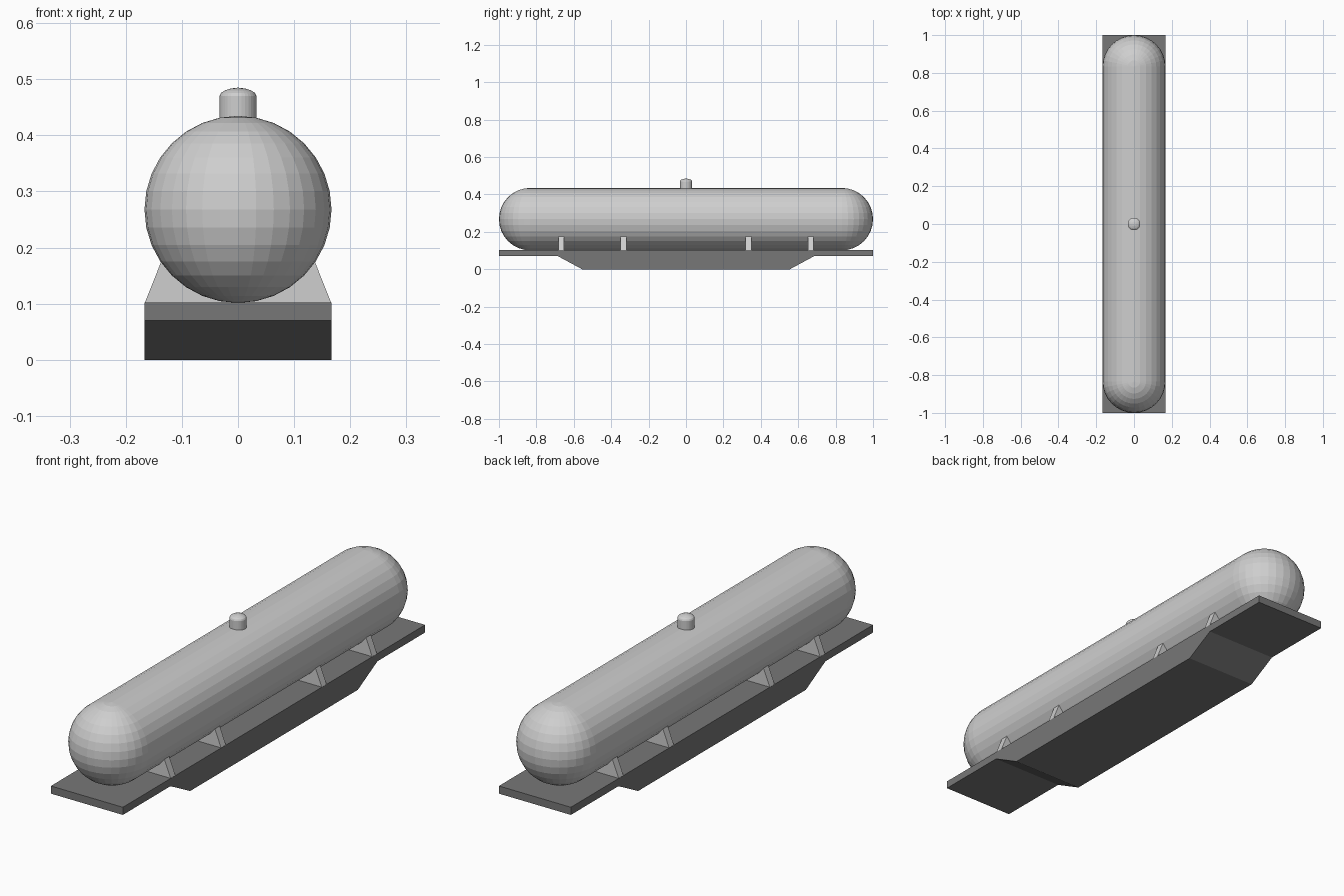
import bpy, bmesh, math

if "Cube" in bpy.data.objects:
    bpy.data.objects.remove(bpy.data.objects["Cube"])

R = 0.1667          # tank radius, also half width of the base
CZ = 0.268          # tank axis height


def material(name, v):
    m = bpy.data.materials.new(name)
    m.diffuse_color = (v, v, v, 1)
    m.use_nodes = True
    m.node_tree.nodes["Principled BSDF"].inputs["Base Color"].default_value = m.diffuse_color
    return m


light_grey = material("light grey", 0.62)
dark_grey = material("dark grey", 0.185)


def finish(name, bm, mat):
    bmesh.ops.recalc_face_normals(bm, faces=bm.faces[:])
    me = bpy.data.meshes.new(name)
    bm.to_mesh(me)
    bm.free()
    me.materials.append(mat)
    ob = bpy.data.objects.new(name, me)
    bpy.context.collection.objects.link(ob)
    return ob


def prism(name, points, direction, mat):
    """Closed profile extruded along a direction."""
    bm = bmesh.new()
    face = bm.faces.new([bm.verts.new(p) for p in points])
    ext = bmesh.ops.extrude_face_region(bm, geom=[face])["geom"]
    verts = [g for g in ext if isinstance(g, bmesh.types.BMVert)]
    bmesh.ops.translate(bm, verts=verts, vec=direction)
    # extrusion may drop or keep the first cap: make sure both ends are closed
    bmesh.ops.holes_fill(bm, edges=[e for e in bm.edges if e.is_boundary])
    return finish(name, bm, mat)


# Tank: faceted sphere cut in half, pulled out along y and joined by straight panels
bm = bmesh.new()
bmesh.ops.create_uvsphere(bm, u_segments=32, v_segments=16, radius=R)
back = [f for f in bm.faces if f.calc_center_median().y > 0]
bmesh.ops.delete(bm, geom=back, context="FACES")
bmesh.ops.translate(bm, verts=bm.verts[:], vec=(0, -(1 - R), CZ))
rim = [e for e in bm.edges if e.is_boundary]
ext = bmesh.ops.extrude_edge_only(bm, edges=rim)["geom"]
for v in ext:
    if isinstance(v, bmesh.types.BMVert):
        v.co.y = 0
bmesh.ops.recalc_face_normals(bm, faces=bm.faces[:])
half = bmesh.ops.duplicate(bm, geom=bm.verts[:] + bm.edges[:] + bm.faces[:])["geom"]
for v in half:
    if isinstance(v, bmesh.types.BMVert):
        v.co.y *= -1
bmesh.ops.remove_doubles(bm, verts=bm.verts[:], dist=0.0001)
finish("tank", bm, light_grey)

# Base: deck plate with a tapered keel block below
side = [(-1, 0.102), (-1, 0.07), (-0.685, 0.07), (-0.555, 0)]
side += [(-y, z) for y, z in reversed(side)]
prism("base", [(-R, y, z) for y, z in side], (2 * R, 0, 0), dark_grey)

# Saddles: cradle plates whose upper edge follows the tank
rs = R - 0.002
arc = []
for i in range(13):
    a = math.radians(-34 - 112 * i / 12)
    arc.append((rs * math.cos(a), CZ + rs * math.sin(a)))
T = 0.032
for n, y in enumerate((-0.667, -0.333, 0.333, 0.667)):
    prof = [(-R, 0.1), (R, 0.1)] + arc
    prism(f"saddle_{n + 1}", [(x, y - T / 2, z) for x, z in prof], (0, T, 0), light_grey)

# Filler cap: short domed cylinder on top
bm = bmesh.new()
rings = [(0.033, 0.42), (0.033, 0.470), (0.0305, 0.4755), (0.0235, 0.480), (0.0125, 0.4835)]
N = 32
loops = [[bm.verts.new((r * math.cos(2 * math.pi * i / N), r * math.sin(2 * math.pi * i / N), z))
          for i in range(N)] for r, z in rings]
for a, b in zip(loops, loops[1:]):
    for i in range(N):
        j = (i + 1) % N
        bm.faces.new((a[i], a[j], b[j], b[i]))
tip = bm.verts.new((0, 0, 0.485))
for i in range(N):
    bm.faces.new((loops[-1][i], loops[-1][(i + 1) % N], tip))
bm.faces.new(loops[0][::-1])
finish("filler_cap", bm, light_grey)
